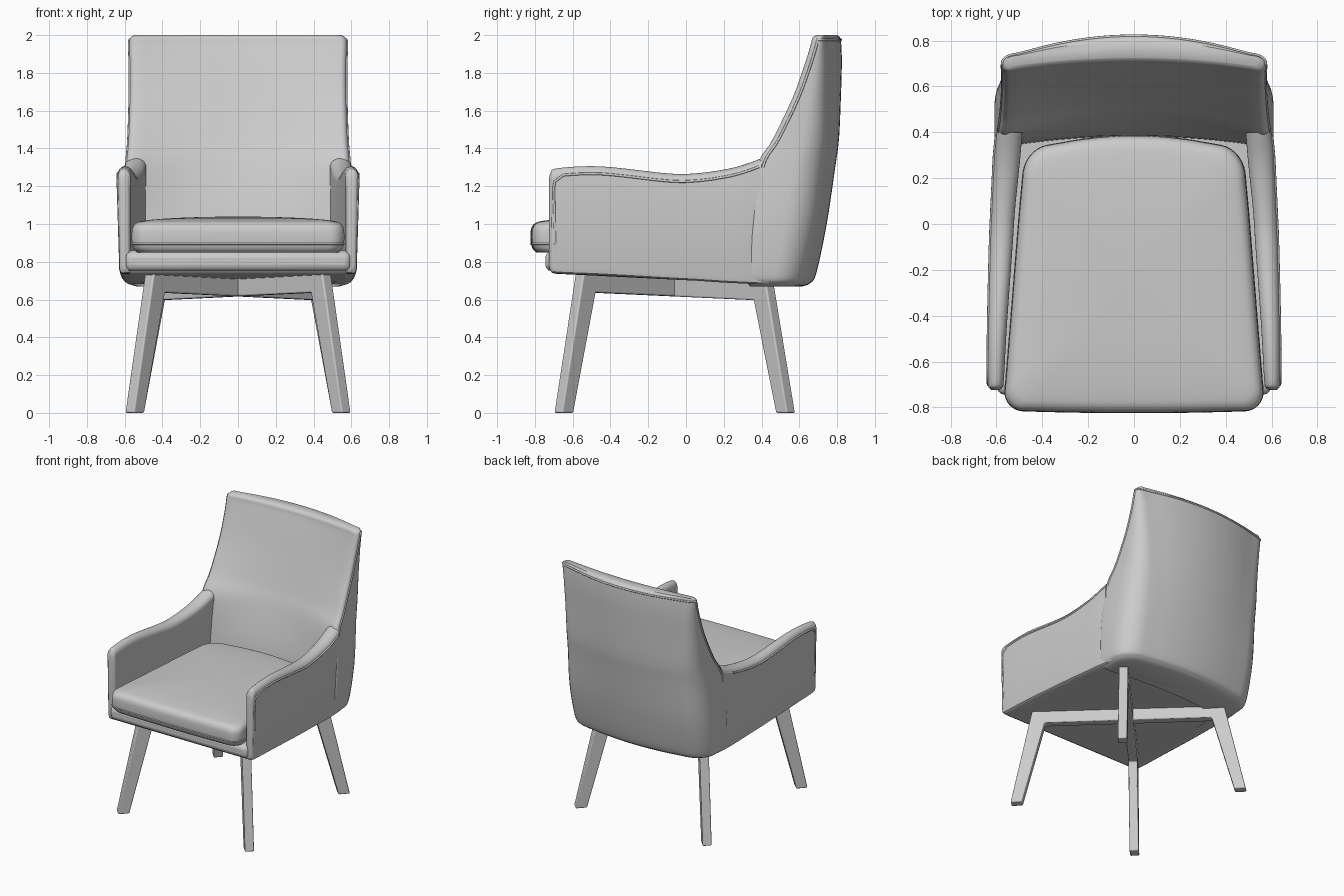
import bpy, bmesh, math
from mathutils import Vector

if "Cube" in bpy.data.objects:
    bpy.data.objects.remove(bpy.data.objects["Cube"])

grey = bpy.data.materials.new("upholstery_grey")
grey.use_nodes = True
grey.diffuse_color = (0.6, 0.6, 0.6, 1)
grey.node_tree.nodes["Principled BSDF"].inputs["Base Color"].default_value = (0.6, 0.6, 0.6, 1)


def smooth_path(points, steps):
    """Catmull-Rom curve through tuples of any length."""
    out = []
    last = len(points) - 1
    for i in range(last):
        a, b = points[max(i - 1, 0)], points[i]
        c, d = points[i + 1], points[min(i + 2, last)]
        for k in range(steps):
            t = k / steps
            out.append(tuple(
                q + 0.5 * t * (r - p + t * (2 * p - 5 * q + 4 * r - s + t * (3 * (q - r) + s - p)))
                for p, q, r, s in zip(a, b, c, d)))
    return out + [tuple(points[-1])]


def loft(name, rings, bevel=0.0):
    """Skin closed rings of equal length and cap both ends."""
    bm = bmesh.new()
    rows = [[bm.verts.new(p) for p in ring] for ring in rings]
    n = len(rows[0])
    for low, high in zip(rows, rows[1:]):
        for i in range(n):
            j = (i + 1) % n
            bm.faces.new((low[i], low[j], high[j], high[i]))
    bm.faces.new(rows[0][::-1])
    bm.faces.new(rows[-1])
    bmesh.ops.recalc_face_normals(bm, faces=bm.faces)
    mesh = bpy.data.meshes.new(name)
    bm.to_mesh(mesh)
    bm.free()
    obj = bpy.data.objects.new(name, mesh)
    bpy.context.collection.objects.link(obj)
    mesh.materials.append(grey)
    if bevel:
        mod = obj.modifiers.new("soft_edges", 'BEVEL')
        mod.width, mod.segments = bevel, 3
    bpy.ops.object.select_all(action='DESELECT')
    obj.select_set(True)
    bpy.context.view_layer.objects.active = obj
    bpy.ops.object.shade_smooth_by_angle(angle=math.radians(40))
    return obj


def piping(name, points, radius=0.007, closed=False):
    curve = bpy.data.curves.new(name, 'CURVE')
    curve.dimensions = '3D'
    curve.bevel_depth, curve.bevel_resolution = radius, 2
    line = curve.splines.new('POLY')
    line.points.add(len(points) - 1)
    for p, co in zip(line.points, points):
        p.co = (*co, 1)
    line.use_cyclic_u = closed
    curve.materials.append(grey)
    bpy.context.collection.objects.link(bpy.data.objects.new(name, curve))


def arc(cx, cy, rx, ry, start, end, n=6):
    angles = [math.radians(start + (end - start) * i / n) for i in range(n + 1)]
    return [(cx + rx * math.cos(a), cy + ry * math.sin(a)) for a in angles]


def mirrored(half):
    """Complete a half outline that starts and ends on the centre line."""
    return half + [(-x, y) for x, y in half[-2:0:-1]]


# Backrest: half width, front edge, rear centre, rear bow, corner width and depth, hollow
def back_half(w, front, rear, bow, rx, ry, hollow):
    edge = 0.03
    half = [((w - edge) * i / 10, front + hollow * (1 - (i / 10) ** 2)) for i in range(10)]
    half += arc(w - edge, front + edge, edge, edge, -90, 0)
    half += arc(w - rx, rear - bow - ry, rx, ry, 0, 80, 8)
    half += [((w - rx) * i / 10, rear - bow * (i / 10) ** 2) for i in range(9, -1, -1)]
    return half


back_levels = smooth_path([
    (0.668, 0.53, 0.34, 0.61, 0.035, 0.15, 0.12, 0.04),
    (0.685, 0.575, 0.33, 0.655, 0.04, 0.17, 0.15, 0.05),
    (0.74, 0.6, 0.33, 0.69, 0.045, 0.18, 0.17, 0.05),
    (1.0, 0.609, 0.345, 0.745, 0.045, 0.18, 0.18, 0.05),
    (1.3, 0.592, 0.375, 0.79, 0.055, 0.16, 0.17, 0.1),
    (1.45, 0.58, 0.46, 0.81, 0.06, 0.14, 0.14, 0.07),
    (1.67, 0.573, 0.565, 0.82, 0.07, 0.11, 0.1, 0.04),
    (1.85, 0.573, 0.63, 0.825, 0.075, 0.09, 0.07, 0.035),
    (1.95, 0.576, 0.66, 0.822, 0.078, 0.08, 0.045, 0.04),
    (1.985, 0.57, 0.67, 0.817, 0.078, 0.07, 0.035, 0.04),
    (2.0, 0.55, 0.69, 0.8, 0.065, 0.05, 0.012, 0.035)], 5)
loft("backrest", [[(x, y, lv[0]) for x, y in mirrored(back_half(*lv[1:]))] for lv in back_levels])

# Welt up both wing edges and across the top of the back
wing = [(lv[1], lv[2] + 0.032, lv[0]) for lv in back_levels if 1.3 <= lv[0] <= 1.95]
rim_level = next(lv for lv in back_levels if lv[0] >= 1.97)
rim = [(x, y, rim_level[0]) for x, y in back_half(*rim_level[1:])[16:]]
right_half = wing + rim
piping("back_welt", right_half + [(-x, y, z) for x, y, z in right_half[-2::-1]])

# Arms: depth, outer side, inner side, bottom, top
arm_stations = smooth_path([
    (-0.725, 0.618, 0.592, 0.775, 1.24),
    (-0.716, 0.63, 0.577, 0.75, 1.272),
    (-0.68, 0.637, 0.568, 0.738, 1.295),
    (-0.45, 0.636, 0.555, 0.728, 1.305),
    (-0.1, 0.628, 0.53, 0.708, 1.268),
    (0.05, 0.622, 0.52, 0.7, 1.268),
    (0.2, 0.615, 0.505, 0.69, 1.288),
    (0.3, 0.61, 0.495, 0.685, 1.312),
    (0.4, 0.6, 0.487, 0.68, 1.348)], 5)


def arm_ring(side, y, outer, inner, bottom, top):
    mid, r = (outer + inner) / 2, (outer - inner) / 2
    outline = [(inner, bottom), (outer - 0.025, bottom), (outer - 0.013, bottom + 0.008),
               (outer - 0.008, bottom + 0.03), (outer - 0.003, (bottom + top) / 2)]
    outline += arc(mid, top - 0.045, r, 0.045, 0, 180, 12)
    return [(side * x, y, z) for x, z in outline]


for side, label in ((1, "left"), (-1, "right")):
    loft(label + "_arm", [arm_ring(side, *s) for s in arm_stations])
    welt = [(side * 0.622, -0.69, 0.77), (side * 0.635, -0.7, 1.19), (side * 0.636, -0.695, 1.225)]
    welt += [(side * (s[1] - 0.001), s[0], s[4] - 0.04) for s in arm_stations if -0.67 < s[0] < 0.39]
    piping(label + "_arm_welt", welt)


# Seat base and front rail
def block(name, w, front, rear, low_front, low_rear, top, bevel):
    low = [(-w, front, low_front), (w, front, low_front), (w, rear, low_rear), (-w, rear, low_rear)]
    loft(name, [low, [(x, y, top) for x, y, _ in low]], bevel)


block("seat_base", 0.59, -0.715, 0.45, 0.738, 0.68, 0.86, 0.02)
block("front_rail", 0.598, -0.745, -0.6, 0.75, 0.75, 0.855, 0.035)

# Seat cushion with a domed top
front_edge = [(0.48 * i / 8, -0.823 + 0.008 * (i / 8) ** 2) for i in range(8)]
back_edge = [(0.36 * i / 8, 0.385 - 0.04 * (i / 8) ** 2) for i in range(7, -1, -1)]
cushion = mirrored(front_edge + arc(0.485, -0.735, 0.078, 0.08, -90, 5, 8)
                   + [(0.54, -0.45), (0.52, -0.2), (0.5, 0.05)]
                   + arc(0.36, 0.2, 0.126, 0.145, 0, 80, 8) + back_edge)


def cushion_ring(z, scale):
    return [(x * scale, (y + 0.22) * scale - 0.22, z) for x, y in cushion]


loft("seat_cushion", [cushion_ring(z, s) for z, s in smooth_path([
    (0.85, 0.95), (0.868, 0.98), (0.9, 0.998), (0.95, 1.0), (0.98, 0.992), (1.002, 0.965),
    (1.016, 0.9), (1.028, 0.7), (1.036, 0.4), (1.04, 0.05)], 4)])
piping("cushion_welt", cushion_ring(0.895, 0.994), 0.006, True)

# Two crossing leg frames, each a single arch on the diagonal
arch = [(0.845, 0), (0.763, 0), (0.6, 0.597), (0, 0.617), (-0.6, 0.637), (-0.763, 0), (-0.845, 0),
        (-0.69, 0.74), (0, 0.715), (0.69, 0.69)]
for side, label in ((1, "left"), (-1, "right")):
    along = Vector((side * 0.68, 0.73, 0))
    across = Vector((-along.y, along.x, 0))
    loft(label + "_leg_frame", [
        [Vector((0, -0.06, z)) + along * r + across * t for r, z in arch] for t in (-0.033, 0.033)], 0.008)
